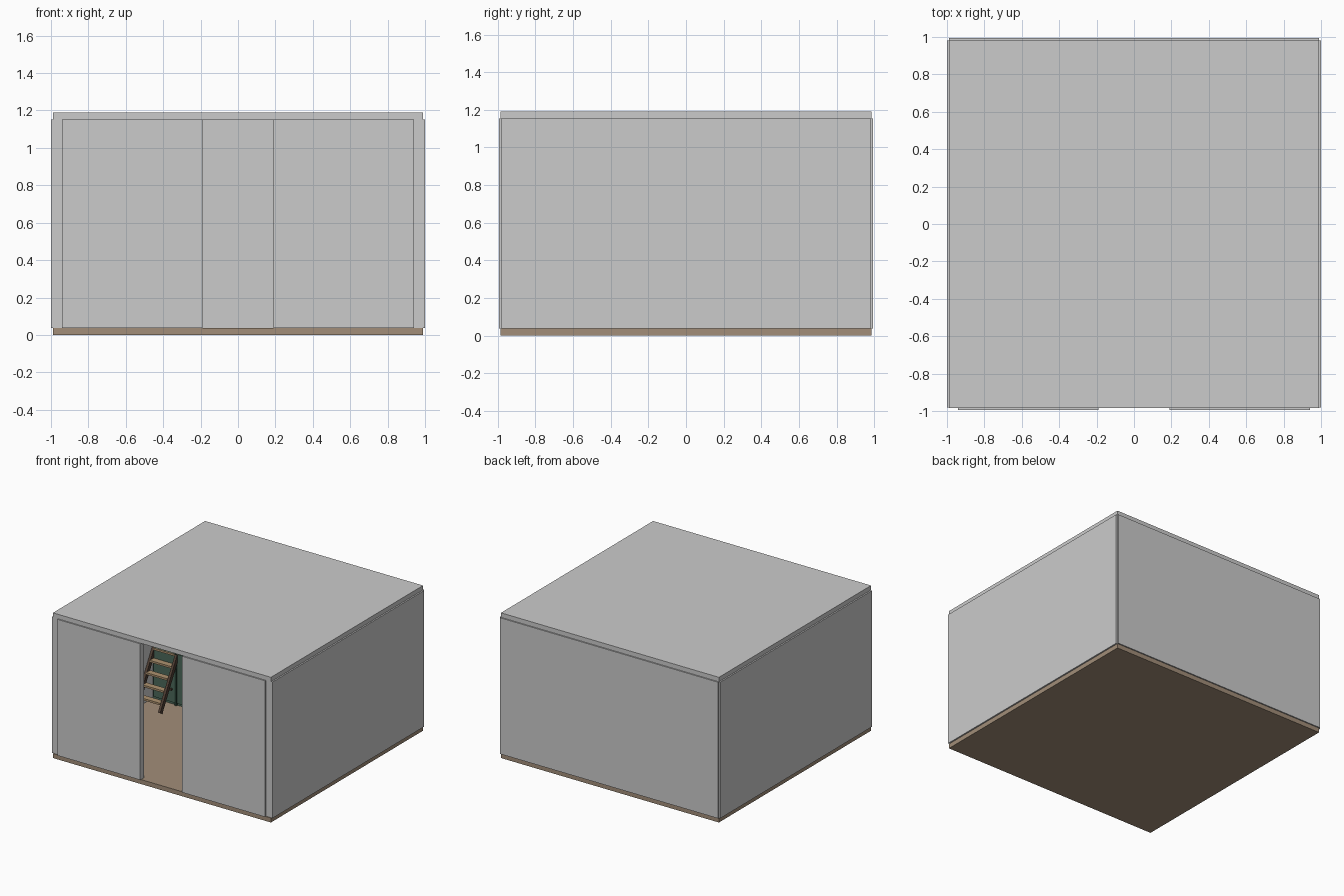
import bpy
from math import atan2
from mathutils import Vector

if "Cube" in bpy.data.objects:
    bpy.data.objects.remove(bpy.data.objects["Cube"])


def material(name, rgb):
    m = bpy.data.materials.new(name)
    m.diffuse_color = (*rgb, 1)
    m.use_nodes = True
    m.node_tree.nodes["Principled BSDF"].inputs["Base Color"].default_value = m.diffuse_color
    return m


TAN = material("tan_floor", (0.36, 0.27, 0.19))
GREEN = material("dark_green", (0.07, 0.14, 0.10))
DEEP = material("deep_green", (0.03, 0.07, 0.05))
DARK = material("dark_wood", (0.08, 0.05, 0.035))
WOOD = material("light_wood", (0.42, 0.29, 0.16))


def box(name, lo, hi, mat=None, tilt=0):
    """Box between two corners, optionally tilted about x."""
    lo, hi = Vector(lo), Vector(hi)
    bpy.ops.mesh.primitive_cube_add(size=1, location=(lo + hi) / 2)
    o = bpy.context.object
    o.name = name
    o.scale = hi - lo
    bpy.ops.object.transform_apply(location=False, rotation=False, scale=True)
    o.rotation_euler.x = tilt
    if mat:
        o.data.materials.append(mat)
    return o


# Shell: floor, roof and walls
Z0, Z1 = 0.037, 1.153
box("floor", (-0.988, -0.985, 0), (0.988, 0.985, Z0), TAN)
box("roof", (-0.988, -0.985, Z1), (0.988, 0.985, 1.19))
box("back_wall", (-0.988, 0.94, Z0), (0.988, 0.995, Z1))
for s, side in ((-1, "left"), (1, "right")):
    a, b = sorted((s * 0.94, s * 1.0))
    box(side + "_wall", (a, -0.98, Z0), (b, 0.982, Z1))
    a, b = sorted((s * 0.19, s * 0.94))
    box(side + "_front_panel", (a, -0.995, Z0), (b, -0.945, Z1))

# Green cabinet platform in the back left corner
FY, TOP = 0.24, 0.48
box("cabinet", (-0.94, FY, Z0), (-0.30, 0.94, TOP), GREEN)
box("cabinet_top", (-0.94, FY - 0.01, TOP), (-0.29, 0.94, TOP + 0.03), WOOD)
for i in range(3):
    x = -0.925 + i * 0.21
    box("cabinet_door", (x, FY - 0.012, Z0 + 0.02), (x + 0.19, FY, TOP - 0.02), GREEN)
    box("cabinet_knob", (x + 0.155, FY - 0.025, 0.155), (x + 0.17, FY - 0.01, 0.17), DARK)
    box("cabinet_post", (x + 0.193, FY - 0.015, Z0), (x + 0.207, FY, TOP), DEEP)

# Leaning ladder with flat treads, running up to the platform
foot, head = Vector((0, 0.02, 0.055)), Vector((0, 0.285, 0.525))
mid, run = (foot + head) / 2, head - foot
for x in (-0.93, -0.72):
    box("ladder_rail", (x - 0.01, mid.y - 0.017, mid.z - run.length / 2),
        (x + 0.01, mid.y + 0.017, mid.z + run.length / 2),
        DARK, -atan2(run.y, run.z))
for i in range(5):
    p = foot + run * (0.14 + i * 0.176)
    box("ladder_tread", (-0.92, p.y - 0.025, p.z - 0.008),
        (-0.73, p.y + 0.025, p.z + 0.008), WOOD)
